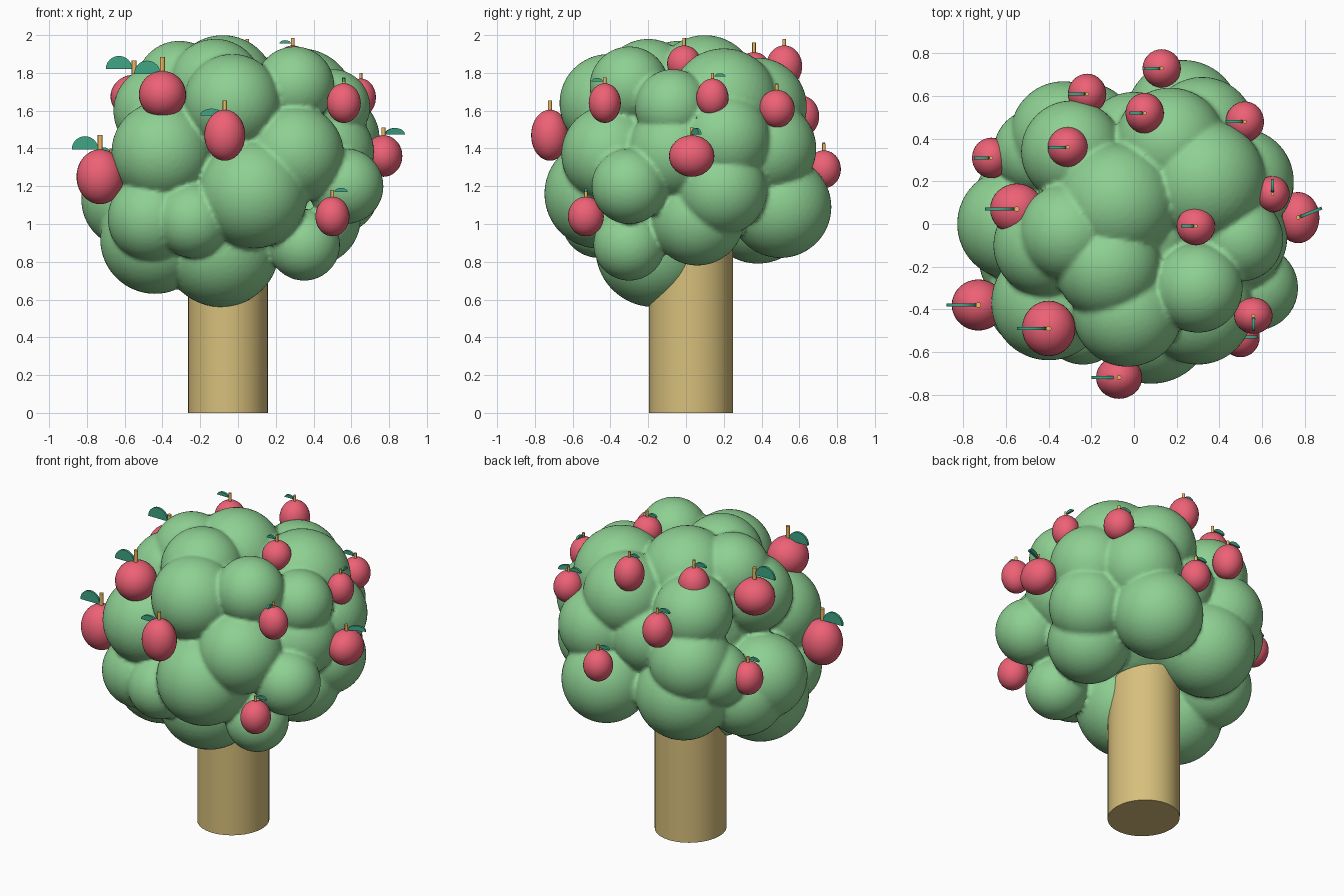
import bpy, bmesh, math
from mathutils import Matrix, Vector


def material(name, rgb):
    m = bpy.data.materials.new(name)
    m.diffuse_color = (*rgb, 1)
    return m


GREEN = material("foliage_green", (0.27, 0.63, 0.29))
RED = material("fruit_red", (0.85, 0.12, 0.18))
WOOD = material("trunk_wood", (0.68, 0.52, 0.20))
STEM = material("stem_wood", (0.85, 0.48, 0.12))
LEAF = material("leaf_green", (0.05, 0.38, 0.24))


def finish(bm, name, mat):
    bmesh.ops.recalc_face_normals(bm, faces=bm.faces)
    for f in bm.faces:
        f.smooth = True
    me = bpy.data.meshes.new(name)
    bm.to_mesh(me)
    bm.free()
    me.materials.append(mat)
    ob = bpy.data.objects.new(name, me)
    bpy.context.collection.objects.link(ob)
    return ob


def sharpen(ob, angle=40):
    bpy.ops.object.select_all(action='DESELECT')
    ob.select_set(True)
    bpy.context.view_layer.objects.active = ob
    bpy.ops.object.shade_smooth_by_angle(angle=math.radians(angle))


# Trunk
bm = bmesh.new()
bmesh.ops.create_cone(bm, cap_ends=True, segments=32, radius1=1, radius2=1, depth=1.0,
                      matrix=Matrix.Translation((-0.053, 0.027, 0.5)) @ Matrix.Diagonal((0.212, 0.222, 1, 1)))
sharpen(finish(bm, "trunk", WOOD))

# Crown: overlapping round clumps (x, y, z, radius) fused into one skin
clumps = [
    (-0.09, -0.17, 0.87, 0.31), (-0.44, -0.15, 0.92, 0.29), (0.35, -0.30, 0.89, 0.19),
    (0.08, -0.46, 1.16, 0.29), (0.57, -0.30, 1.20, 0.20), (0.30, -0.40, 1.37, 0.26),
    (-0.03, -0.41, 1.64, 0.26), (0.30, -0.30, 1.73, 0.21), (-0.40, -0.37, 1.38, 0.27),
    (-0.46, -0.36, 1.03, 0.23), (-0.24, -0.46, 1.02, 0.20), (-0.57, 0.00, 1.13, 0.26),
    (-0.31, -0.04, 1.74, 0.23), (-0.42, -0.10, 1.60, 0.24), (-0.08, 0.10, 1.72, 0.28),
    (-0.12, -0.20, 1.73, 0.25), (0.33, 0.20, 1.64, 0.29), (-0.33, 0.42, 1.32, 0.25),
    (-0.29, 0.34, 1.60, 0.24), (0.23, 0.50, 1.09, 0.27), (-0.25, 0.38, 1.08, 0.29),
    (-0.50, 0.11, 1.03, 0.25), (0.17, 0.38, 1.62, 0.26), (0.32, 0.44, 1.40, 0.25),
    (-0.46, 0.34, 1.24, 0.20), (0.40, 0.06, 1.03, 0.25), (0.51, 0.19, 1.18, 0.24),
    (0.50, -0.07, 1.62, 0.20), (0.50, 0.20, 1.45, 0.25), (0.47, -0.06, 1.38, 0.25),
    (0.00, 0.38, 1.40, 0.24), (0.0, 0.0, 1.34, 0.46),
]
bm = bmesh.new()
for x, y, z, r in clumps:
    bmesh.ops.create_icosphere(bm, subdivisions=4, radius=r, matrix=Matrix.Translation((x, y, z)))
crown = finish(bm, "crown", GREEN)
remesh = crown.modifiers.new("fuse", 'REMESH')
remesh.mode = 'VOXEL'
remesh.voxel_size = 0.014
remesh.use_smooth_shade = True

# Fruit: x, y, z, radius x, radius y, radius z, stem height, leaf length, leaf heading, leaf lift
fruits = [
    (-0.73, -0.38, 1.25, 0.125, 0.12, 0.145, 0.075, 0.14, 180, 0.0),
    (-0.40, -0.49, 1.685, 0.125, 0.13, 0.125, 0.075, 0.14, 180, -0.015),
    (-0.07, -0.72, 1.47, 0.108, 0.10, 0.135, 0.05, 0.12, 180, -0.03),
    (0.56, -0.43, 1.64, 0.09, 0.085, 0.105, 0.03, 0.06, -90, 0.01),
    (0.50, -0.53, 1.04, 0.09, 0.095, 0.105, 0.035, 0.07, 0, 0.025),
    (0.77, 0.03, 1.36, 0.10, 0.12, 0.11, 0.04, 0.11, 22, 0.005),
    (0.65, 0.14, 1.67, 0.08, 0.085, 0.10, 0.03, 0.06, 90, 0.01),
    (0.29, -0.01, 1.85, 0.09, 0.09, 0.095, 0.04, 0.06, 180, 0.01),
    (0.52, 0.48, 1.61, 0.09, 0.095, 0.10, 0.03, 0.08, 180, 0.01),
    (0.05, 0.52, 1.835, 0.09, 0.095, 0.11, 0.035, 0.06, 180, 0.01),
    (0.13, 0.73, 1.29, 0.09, 0.09, 0.10, 0.035, 0.07, 180, 0.02),
    (-0.22, 0.61, 1.57, 0.09, 0.095, 0.11, 0.035, 0.08, 180, 0.02),
    (-0.31, 0.36, 1.80, 0.095, 0.095, 0.11, 0.05, 0.08, 180, 0.02),
    (-0.67, 0.31, 1.26, 0.09, 0.095, 0.105, 0.035, 0.07, 180, 0.02),
    (-0.55, 0.07, 1.675, 0.125, 0.12, 0.115, 0.075, 0.14, 180, 0.03),
]
for i, (x, y, z, rx, ry, rz, tall, length, heading, lift) in enumerate(fruits, 1):
    bm = bmesh.new()
    bmesh.ops.create_uvsphere(bm, u_segments=32, v_segments=20, radius=1,
                              matrix=Matrix.Translation((x, y, z)) @ Matrix.Diagonal((rx, ry, rz, 1)))
    finish(bm, f"fruit_{i}", RED)

    # Stem
    top = z + rz
    bm = bmesh.new()
    bmesh.ops.create_cone(bm, cap_ends=True, segments=12, radius1=rx * 0.1, radius2=rx * 0.1, depth=tall + 0.03,
                          matrix=Matrix.Translation((x, y, top + tall / 2 - 0.015)))
    sharpen(finish(bm, f"fruit_stem_{i}", STEM))

    # Leaf: thin upright half disc beside the stem, shallow on the small fruit
    bm = bmesh.new()
    place = Matrix.Translation((x, y, top + lift)) @ Matrix.Rotation(math.radians(heading), 4, 'Z')
    half = length / 2
    height = length * (0.5 if length > 0.13 else 0.3)
    thick = 0.007
    pts = [(half + 0.01 + half * math.cos(a), height * math.sin(a))
           for a in [math.pi * k / 12 for k in range(13)]]
    face = bm.faces.new([bm.verts.new(place @ Vector((px, -thick, pz))) for px, pz in pts])
    side = place.to_3x3() @ Vector((0, 2 * thick, 0))
    out = bmesh.ops.extrude_face_region(bm, geom=[face], use_keep_orig=True)
    bmesh.ops.translate(bm, vec=side, verts=[g for g in out["geom"] if isinstance(g, bmesh.types.BMVert)])
    sharpen(finish(bm, f"fruit_leaf_{i}", LEAF))
